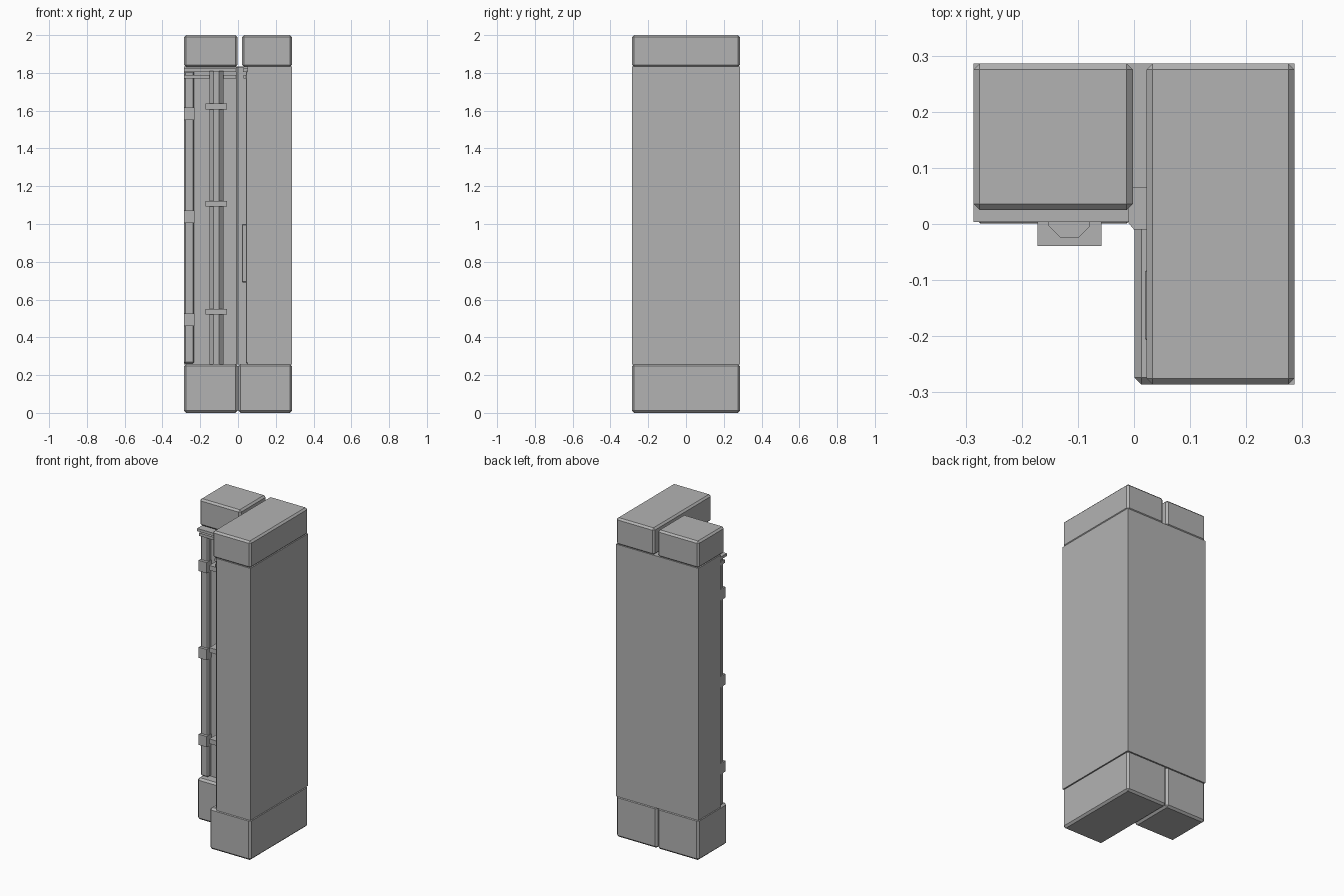
import bpy, bmesh, math

if "Cube" in bpy.data.objects:
    bpy.data.objects.remove(bpy.data.objects["Cube"])

grey = bpy.data.materials.new("plain grey")
grey.diffuse_color = (0.45, 0.45, 0.45, 1)
grey.use_nodes = True
grey.node_tree.nodes["Principled BSDF"].inputs["Base Color"].default_value = grey.diffuse_color


def finish(name, bm, bevel=0.0):
    if bevel:
        bmesh.ops.bevel(bm, geom=bm.edges[:], offset=bevel, segments=1,
                        affect='EDGES', profile=0.5)
    bmesh.ops.recalc_face_normals(bm, faces=bm.faces[:])
    me = bpy.data.meshes.new(name)
    bm.to_mesh(me)
    bm.free()
    me.materials.append(grey)
    ob = bpy.data.objects.new(name, me)
    bpy.context.collection.objects.link(ob)
    return ob


def prism(name, outline, z0, z1, bevel=0.0):
    bm = bmesh.new()
    face = bm.faces.new([bm.verts.new((x, y, z0)) for x, y in outline])
    ext = bmesh.ops.extrude_face_region(bm, geom=[face])
    top = [v for v in ext['geom'] if isinstance(v, bmesh.types.BMVert)]
    bmesh.ops.translate(bm, verts=top, vec=(0, 0, z1 - z0))
    return finish(name, bm, bevel)


def box(name, x, y, z, bevel=0.0):
    pts = [(x[0], y[0]), (x[1], y[0]), (x[1], y[1]), (x[0], y[1])]
    return prism(name, pts, z[0], z[1], bevel)


E = 0.286  # half width of the pillar

# L-shaped shaft
prism("shaft", [(0.05, -E), (E, -E), (E, E), (-E, E), (-E, 0.065), (0.05, 0.065)],
      0.255, 1.835)

# Chamfered base and cap blocks
box("base_left", (-E, -0.001), (0.001, E), (0, 0.26), 0.012)
box("base_right", (0.001, E), (-E, E), (0, 0.26), 0.012)
box("cap_left", (-E, -0.002), (0.025, E), (1.832, 2.0), 0.011)
box("cap_right", (0.022, E), (-E, E), (1.832, 2.0), 0.011)

# Chamfered post in the inner corner
prism("corner_post", [(-0.01, 0.07), (-0.01, 0.002), (0.0, -0.01), (0.055, -0.01),
                      (0.055, 0.07)], 0.255, 1.83)

# Edge strips at the ends of both wings
box("left_edge_strip", (-E, -0.232), (0.035, 0.07), (0.262, 1.81), 0.007)
box("right_edge_strip", (0.042, 0.07), (-0.28, -0.235), (0.262, 1.81), 0.004)

# Bands around the left strip
for i, z in enumerate((0.46, 1.005, 1.55)):
    box(f"strip_band_{i + 1}", (-E, -0.23), (0.018, 0.07), (z, z + 0.067))

# Eight-sided pipe with clamps
R = 0.04
ring = [(-0.115 + R * math.cos(math.pi / 8 + k * math.pi / 4),
         0.012 + R * math.sin(math.pi / 8 + k * math.pi / 4)) for k in range(8)]
prism("pipe", ring, 0.255, 1.81)
for i, z in enumerate((0.52, 1.092, 1.607)):
    box(f"pipe_clamp_{i + 1}", (-0.172, -0.058), (-0.039, 0.07), (z, z + 0.03))

# Rails below the cap on both inner walls
box("upper_rail_left", (-E, -0.005), (0.004, 0.07), (1.805, 1.822))
box("lower_rail_left", (-E, -0.005), (0.02, 0.07), (1.77, 1.788))
box("upper_rail_right", (0.026, 0.06), (-0.27, 0.0), (1.805, 1.822))
box("lower_rail_right", (0.03, 0.06), (-0.27, 0.0), (1.77, 1.788))

# Raised panel on the right wing's inner wall
box("wall_panel", (0.02, 0.06), (-0.21, -0.08), (0.69, 1.0), 0.005)
